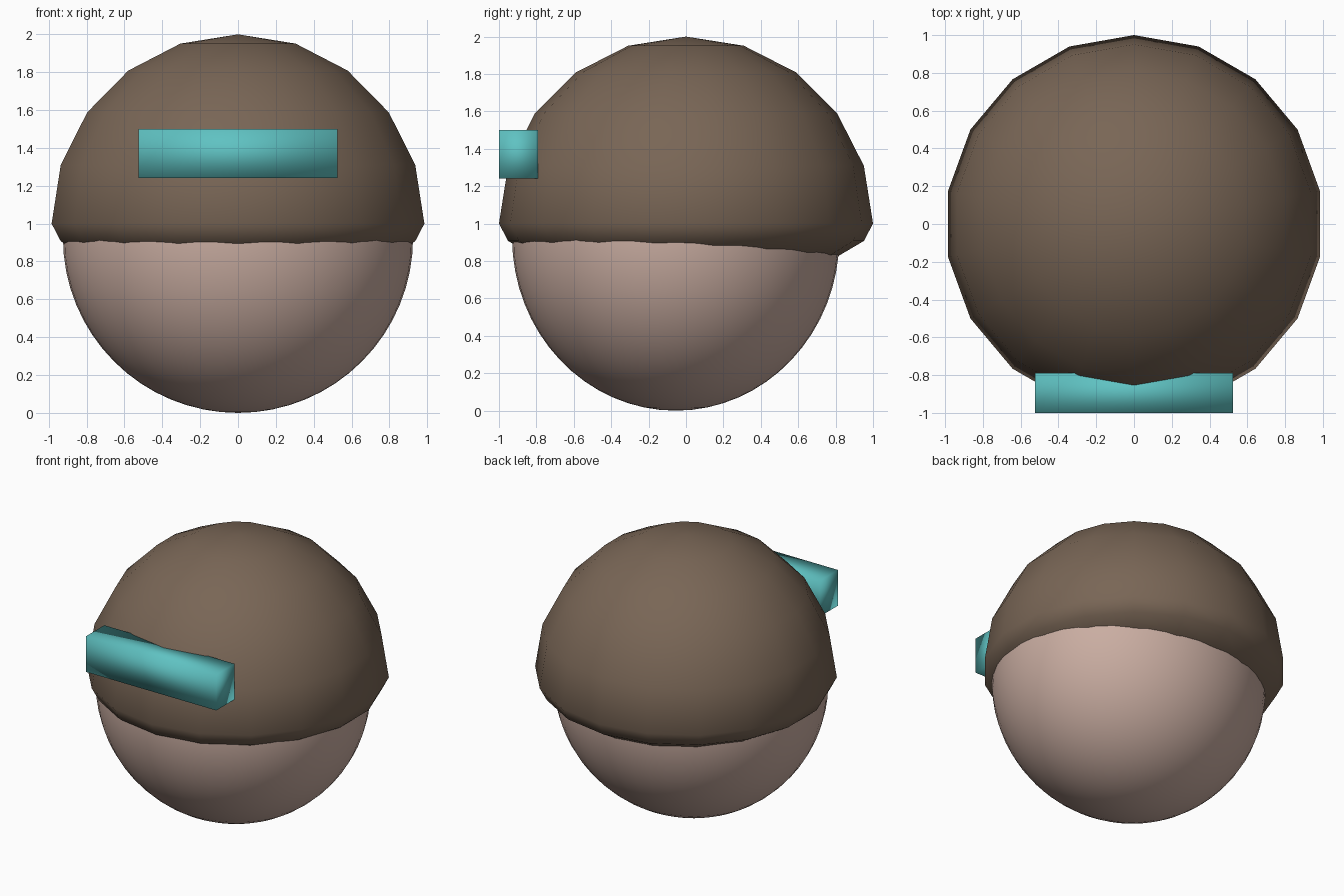
import bpy, bmesh
from mathutils import Matrix, Vector

cube = bpy.data.objects.get("Cube")
if cube:
    bpy.data.objects.remove(cube, do_unlink=True)


def material(name, rgb):
    mat = bpy.data.materials.new(name)
    mat.use_nodes = True
    color = (*rgb, 1)
    mat.diffuse_color = color
    mat.node_tree.nodes["Principled BSDF"].inputs["Base Color"].default_value = color
    return mat


def finish(bm, name, mat):
    """Turn a bmesh into a smooth-shaded object of one colour."""
    for face in bm.faces:
        face.smooth = True
    mesh = bpy.data.meshes.new(name)
    bm.to_mesh(mesh)
    bm.free()
    mesh.materials.append(mat)
    obj = bpy.data.objects.new(name, mesh)
    bpy.context.collection.objects.link(obj)
    return obj


brown = material("hair brown", (0.19, 0.132, 0.092))
skin = material("skin pink", (0.59, 0.42, 0.36))
teal = material("visor teal", (0.115, 0.54, 0.54))

# Head: slightly flattened front to back
bm = bmesh.new()
bmesh.ops.create_uvsphere(bm, u_segments=48, v_segments=32, radius=1)
bmesh.ops.scale(bm, vec=(0.925, 0.875, 0.925), verts=bm.verts)
bmesh.ops.translate(bm, vec=(0, -0.055, 0.925), verts=bm.verts)
finish(bm, "head", skin)

# Hair cap: coarse sphere with its lower half squashed into a lip
bm = bmesh.new()
bmesh.ops.create_uvsphere(bm, u_segments=18, v_segments=10, radius=1)
if max(v.co.y for v in bm.verts) < 0.99:
    bmesh.ops.rotate(bm, verts=bm.verts, cent=Vector(),
                     matrix=Matrix.Rotation(1.5708, 3, "Z"))
for v in bm.verts:
    if v.co.z < 0:
        v.co.z *= 0.3
    v.co.z += 1
finish(bm, "hair_cap", brown)

# Visor: soft-shaded bar across the forehead
bm = bmesh.new()
bmesh.ops.create_cube(bm, size=1)
bmesh.ops.scale(bm, vec=(1.05, 0.21, 0.26), verts=bm.verts)
bmesh.ops.translate(bm, vec=(0, -0.895, 1.37), verts=bm.verts)
finish(bm, "visor", teal)
